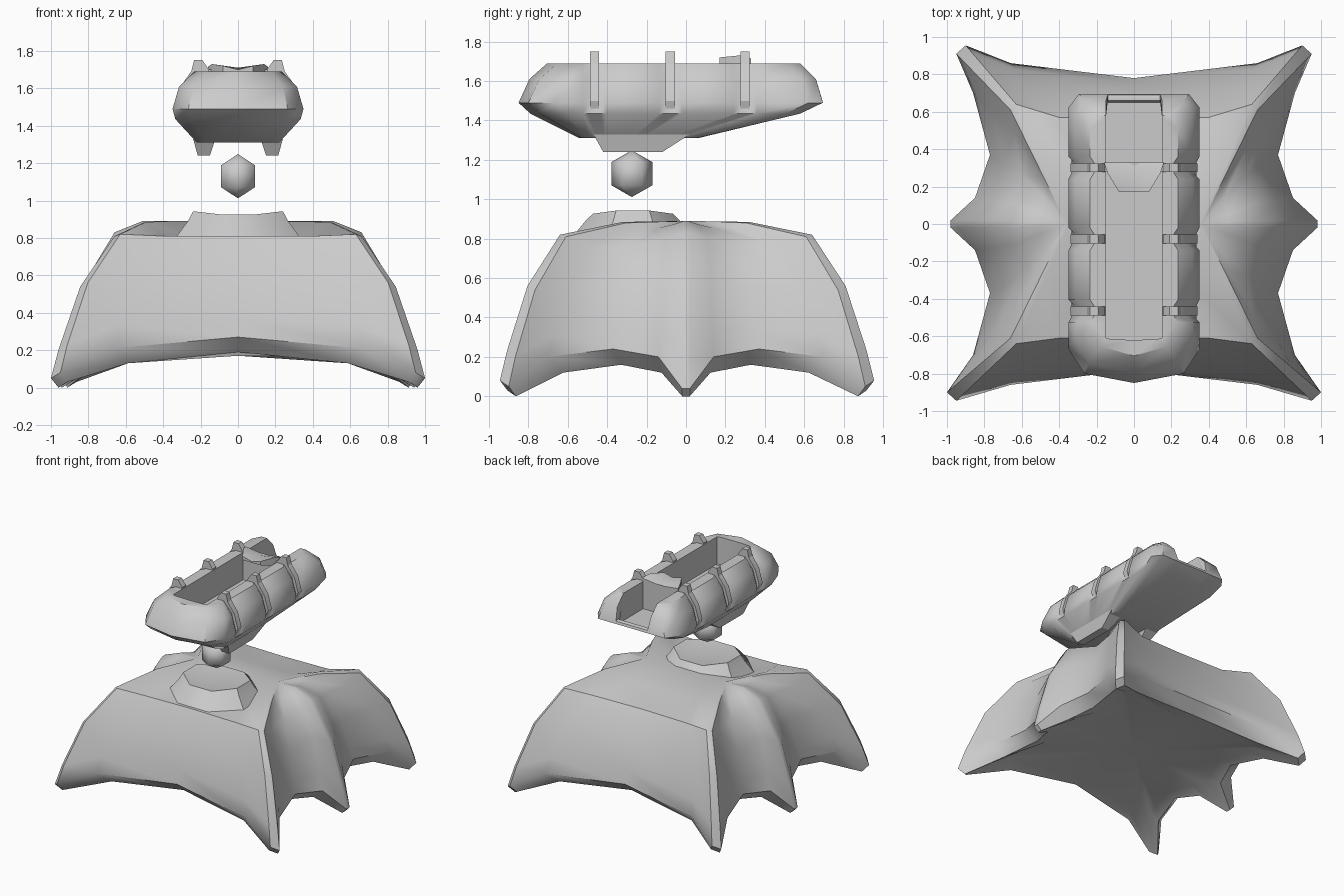
import bpy, bmesh, math
from mathutils import Vector

if "Cube" in bpy.data.objects:
    bpy.data.objects.remove(bpy.data.objects["Cube"])


def make(name, bm, angle=30):
    bmesh.ops.remove_doubles(bm, verts=bm.verts, dist=0.0005)
    bmesh.ops.recalc_face_normals(bm, faces=bm.faces)
    me = bpy.data.meshes.new(name)
    bm.to_mesh(me)
    bm.free()
    ob = bpy.data.objects.new(name, me)
    bpy.context.collection.objects.link(ob)
    bpy.ops.object.select_all(action='DESELECT')
    bpy.context.view_layer.objects.active = ob
    ob.select_set(True)
    bpy.ops.object.shade_smooth_by_angle(angle=math.radians(angle))
    return ob


def loft(name, rings, angle=30):
    """Skin closed rings of equal length and cap both ends."""
    bm = bmesh.new()
    rows = [[bm.verts.new(p) for p in r] for r in rings]
    n = len(rows[0])
    for a, b in zip(rows, rows[1:]):
        for i in range(n):
            j = (i + 1) % n
            bm.faces.new((a[i], a[j], b[j], b[i]))
    bm.faces.new(rows[0][::-1])
    bm.faces.new(rows[-1])
    return make(name, bm, angle)


# Draped base: spokes run from the crown over a knee to the rim or a foot
# (start x, knee, end, bulge below the knee)
SPOKES = [
    (0.00, (0.00, 0.60, 0.81), (0.00, 0.78, 0.27), 0.09),
    (0.20, (0.40, 0.61, 0.81), (0.66, 0.86, 0.21), 0.12),
    (0.35, (0.63, 0.64, 0.82), (0.95, 0.945, 0.08), 0.14),
    (0.36, (0.66, 0.61, 0.81), (1.00, 0.90, 0.05), 0.14),
    (0.36, (0.64, 0.49, 0.76), (0.86, 0.70, 0.20), 0.10),
    (0.36, (0.60, 0.27, 0.76), (0.77, 0.37, 0.24), 0.07),
    (0.36, (0.65, 0.11, 0.80), (0.85, 0.14, 0.20), 0.12),
    (0.36, (0.66, 0.02, 0.83), (0.98, 0.02, 0.04), 0.14),
]


def spoke(data, s):
    sx, knee, end, b = data
    a, k, e = Vector((sx, 0, 0.89)), Vector(knee), Vector(end)
    foot = e.z < 0.15
    if s > 0 and sx < 0.3:
        k.y, k.z = k.y - 0.04, k.z - 0.02
    if s > 0 and foot and e.y > 0.5:
        e.x, e.y = e.x - 0.05, e.y + 0.01
    up = Vector((0, 0, b))
    lift = 0.03 if sx > 0.3 else (-0.01 if s > 0 else -0.04)
    half = (a + k) / 2 + Vector((0, 0, lift))
    pts = [a, half, k, k.lerp(e, 0.54) + up, k.lerp(e, 0.88) + up * 0.45, e]
    f, g = (0.96, 0.70) if foot else (0.89, 0.78)
    pts.append(Vector((e.x * f, e.y * f, max(0.0, e.z - (0.05 if foot else 0.08)))))
    pts.append(Vector((e.x * g, e.y * g, 0.17)))
    return [Vector((p.x, p.y * s, p.z)) for p in pts]


right = [spoke(d, -1) for d in SPOKES] + [spoke(d, 1) for d in SPOKES[::-1]]
left = [[Vector((-p.x, p.y, p.z)) for p in sp] for sp in right[-2:0:-1]]
bm = bmesh.new()
grid = [[bm.verts.new(p) for p in sp] for sp in right + left]
mid = bm.verts.new((0, 0, 0.19))
for i, a in enumerate(grid):
    b = grid[(i + 1) % len(grid)]
    for r in range(7):
        bm.faces.new((a[r], b[r], b[r + 1], a[r + 1]))
    bm.faces.new((a[7], b[7], mid))
make("draped_base", bm, 45)


# Low mound under the ball
def oval(rx, ry, z, lift=0.0, n=8, cy=-0.27):
    return [(rx * math.cos(t), cy + ry * math.sin(t), z + lift * abs(math.cos(t)))
            for t in (2 * math.pi * (i + 0.5) / n for i in range(n))]


loft("mound", [oval(0.37, 0.35, 0.79), oval(0.29, 0.26, 0.89),
               oval(0.26, 0.22, 0.915, 0.03), oval(0.16, 0.17, 0.92)], 35)

# Six-sided floating ball
ball = []
for z, r in ((-0.118, 0.001), (-0.059, 0.104), (0.059, 0.104), (0.118, 0.001)):
    ball.append([(r * math.sin(math.pi * i / 3), -0.275 + r * math.cos(math.pi * i / 3), 1.13 + z)
                 for i in range(6)])
loft("ball", ball, 80)

# Hull: stacked outlines, notched where the ribs sit, then down into the pit
RIBS = (-0.465, -0.08, 0.30)


def outline(hx, y0, y1, z, groove=0.0, squeeze=False, chamfer=0.18, lip=None):
    side = []
    for y in RIBS:
        side += [(hx, y - 0.06), (hx - groove, y - 0.03), (hx - groove, y + 0.03), (hx, y + 0.06)]
    if squeeze:
        side = [(x, y0 + 0.05 + (y + 0.6) * (y1 - y0 - 0.1) / 1.05) for x, y in side]
    half = [(hx * 0.76, y0 + chamfer * 0.28, z), (hx, y0 + chamfer, z)]
    half += [(x, y, z) for x, y in side]
    half += [(hx, y1 - chamfer * 0.4, z), (max(hx * 0.84, 0.15), y1, z), (0.15, y1, z)]
    half.append((0.14, *lip) if lip else (0.14, y1, z))
    return [(0, y0, z)] + half + [(-x, y, zz) for x, y, zz in half[::-1]]


loft("hull", [
    outline(0.22, -0.54, 0.06, 1.31, squeeze=True, chamfer=0.04),
    outline(0.335, -0.79, 0.58, 1.435),
    outline(0.35, -0.85, 0.695, 1.49, 0.03),
    outline(0.315, -0.795, 0.66, 1.61, 0.03, lip=(0.69, 1.51)),
    outline(0.235, -0.705, 0.58, 1.69, 0.02, lip=(0.68, 1.515)),
    outline(0.15, -0.62, 0.57, 1.69, chamfer=0.01, lip=(0.66, 1.515)),
    outline(0.15, -0.62, 0.65, 1.47, chamfer=0.01)], 40)


def prism(name, profile, y0, y1):
    return loft(name, [[(x, y, z) for x, z in profile] for y in (y0, y1)], 20)


# Wall across the pit
prism("cross_wall", [(-0.16, 1.46), (0.16, 1.46), (0.16, 1.70), (-0.16, 1.70)], 0.28, 0.33)

# Ribs hooked over each side of the hull, and mounting feet below
RIB = [(0.30, 1.45), (0.325, 1.45), (0.34, 1.50), (0.308, 1.61), (0.25, 1.69), (0.235, 1.75),
       (0.19, 1.75), (0.155, 1.70), (0.155, 1.66), (0.20, 1.66), (0.28, 1.58), (0.31, 1.49)]
for s, label in ((1, "right"), (-1, "left")):
    for i, y in enumerate(RIBS):
        prism(f"rib_{label}_{i + 1}", [(s * x, z) for x, z in RIB], y - 0.023, y + 0.023)
    loft(f"mount_{label}", [
        [(s * x, y, z) for x, y in ((xa, ya), (xb, ya), (xb, yb), (xa, yb))]
        for z, xa, xb, ya, yb in ((1.24, 0.15, 0.215, -0.42, -0.12),
                                  (1.33, 0.12, 0.24, -0.47, 0.02))])

# Dashboard shelf on the cross wall
loft("dashboard", [[(-a, y, z0), (a, y, z0), (a, y, z1), (0, y, z1 - 0.02), (-a, y, z1)]
                   for y, a, z0, z1 in ((0.33, 0.16, 1.66, 1.715), (0.27, 0.14, 1.66, 1.73),
                                        (0.17, 0.08, 1.69, 1.72))])
